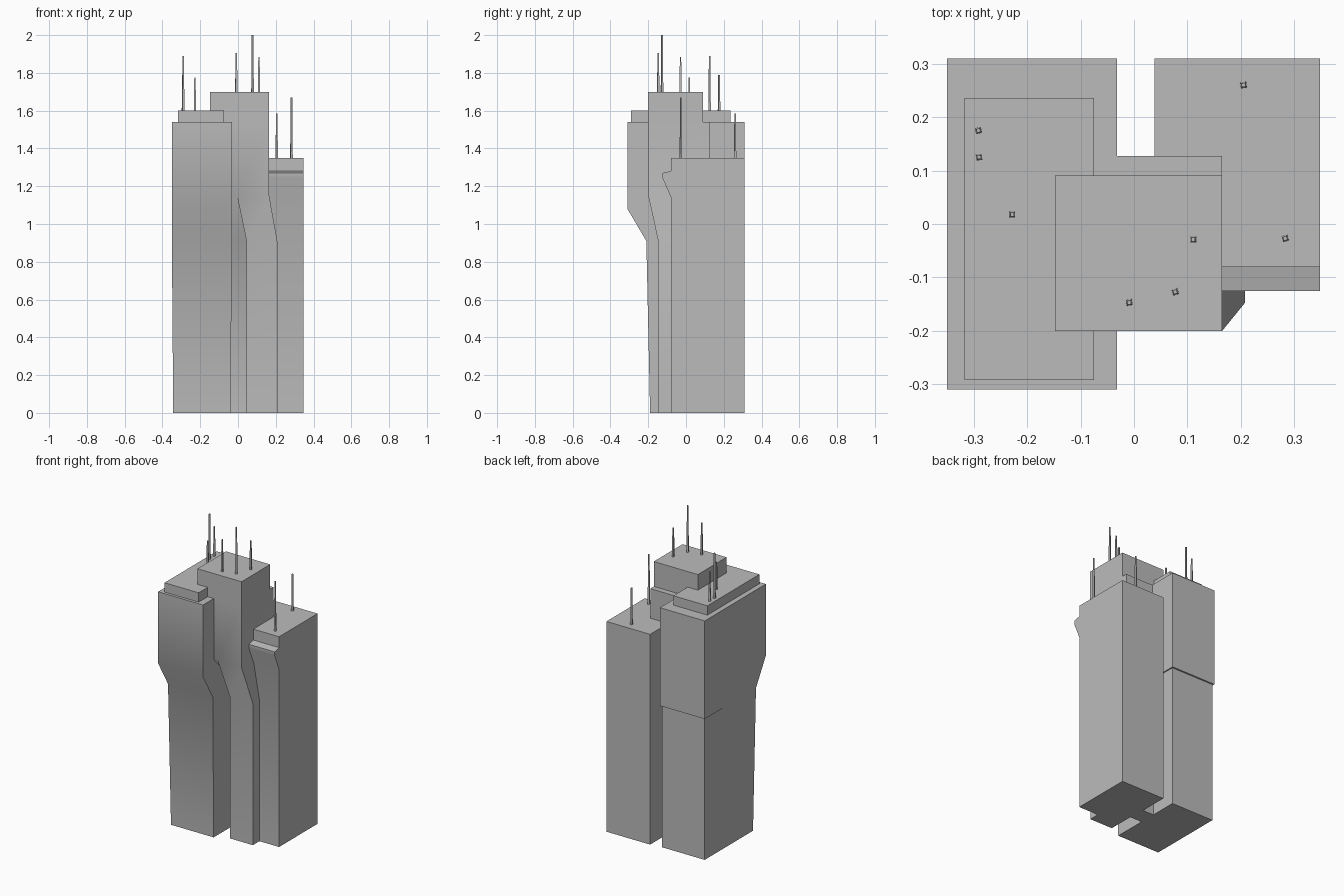
import bpy, bmesh, math

cube = bpy.data.objects.get("Cube")
if cube:
    bpy.data.objects.remove(cube, do_unlink=True)

grey = bpy.data.materials.new("concrete_grey")
grey.use_nodes = True
colour = (0.5, 0.5, 0.5, 1.0)
grey.diffuse_color = colour
grey.node_tree.nodes["Principled BSDF"].inputs["Base Color"].default_value = colour


def add_object(name, bm, smooth_angle=None):
    bmesh.ops.recalc_face_normals(bm, faces=bm.faces)
    mesh = bpy.data.meshes.new(name)
    bm.to_mesh(mesh)
    bm.free()
    mesh.materials.append(grey)
    obj = bpy.data.objects.new(name, mesh)
    bpy.context.collection.objects.link(obj)
    if smooth_angle:
        bpy.ops.object.select_all(action='DESELECT')
        obj.select_set(True)
        bpy.context.view_layer.objects.active = obj
        bpy.ops.object.shade_smooth_by_angle(angle=math.radians(smooth_angle))
    return obj


def loft(name, rings, smooth_angle=None):
    """Skin footprints stacked at given heights; coincident corners are shared."""
    bm = bmesh.new()
    shared = {}

    def corner(x, y, z):
        key = (round(x, 4), round(y, 4), round(z, 4))
        if key not in shared:
            shared[key] = bm.verts.new(key)
        return shared[key]

    def face(verts):
        verts = list(dict.fromkeys(verts))
        if len(verts) > 2:
            bm.faces.new(verts)

    loops = [[corner(x, y, z) for x, y in outline] for z, outline in rings]
    for low, high in zip(loops, loops[1:]):
        for i in range(len(low)):
            j = (i + 1) % len(low)
            face([low[i], low[j], high[j], high[i]])
    face(loops[0][::-1])
    face(loops[-1])
    return add_object(name, bm, smooth_angle)


def rect(x0, x1, y0, y1):
    return [(x0, y0), (x1, y0), (x1, y1), (x0, y1)]


# Wide tower with overhanging upper front and a small ledge at the back
waist = [(-0.35, -0.21), (-0.032, -0.21), (-0.04, 0.30), (-0.343, 0.30)]
upper = rect(-0.35, -0.032, -0.31, 0.31)
loft("wide_tower", [
    (0, rect(-0.343, -0.04, -0.19, 0.30)),
    (0.91, waist),
    (0.91, rect(-0.35, -0.032, -0.21, 0.31)),
    (1.08, upper),
    (1.54, upper)], 50)
roof_step = rect(-0.317, -0.075, -0.292, 0.236)
loft("wide_tower_roof_step", [(1.535, roof_step), (1.60, roof_step)])


# Middle tower: narrow base with a recessed link, leaning out to a wide top
def middle_top(back):
    fold = (-0.005, -0.2)
    return [(-0.148, -0.2), fold, fold, (0.165, -0.2), (0.165, back), (-0.148, back)]


middle_base = [(-0.148, 0.02), (0.045, 0.02), (0.045, -0.147),
               (0.208, -0.147), (0.208, 0.127), (-0.148, 0.127)]
loft("middle_tower", [
    (0, middle_base),
    (0.91, middle_base),
    (1.15, middle_top(0.127)),
    (1.54, middle_top(0.127)),
    (1.54, middle_top(0.091)),
    (1.70, middle_top(0.091))], 50)


# Low tower: L-shaped footprint with a projecting lip near the top
def low_outline(front):
    return [(0.165, front), (0.348, front), (0.348, 0.31),
            (0.038, 0.31), (0.038, 0.127), (0.165, 0.127)]


low_profile = [(0, -0.08), (1.14, -0.08), (1.245, -0.125),
               (1.27, -0.125), (1.28, -0.08), (1.35, -0.08)]
loft("low_tower", [(z, low_outline(front)) for z, front in low_profile], 50)

# Roof masts: x, y, roof height, tip height
masts = [(-0.29, 0.125, 1.60, 1.89), (-0.291, 0.175, 1.60, 1.79),
         (-0.228, 0.018, 1.60, 1.775), (-0.009, -0.147, 1.70, 1.905),
         (0.077, -0.127, 1.70, 2.0), (0.111, -0.029, 1.70, 1.885),
         (0.205, 0.26, 1.35, 1.585), (0.283, -0.027, 1.35, 1.67)]
for number, (x, y, roof, tip) in enumerate(masts, 1):
    bm = bmesh.new()
    bmesh.ops.create_cone(bm, cap_ends=True, segments=4, radius1=0.008,
                          radius2=0.005, depth=tip - roof)
    mast = add_object(f"mast_{number}", bm)
    mast.location = (x, y, (roof + tip) / 2)
    mast.rotation_euler.z = math.radians(45 + number % 3 * 8)
